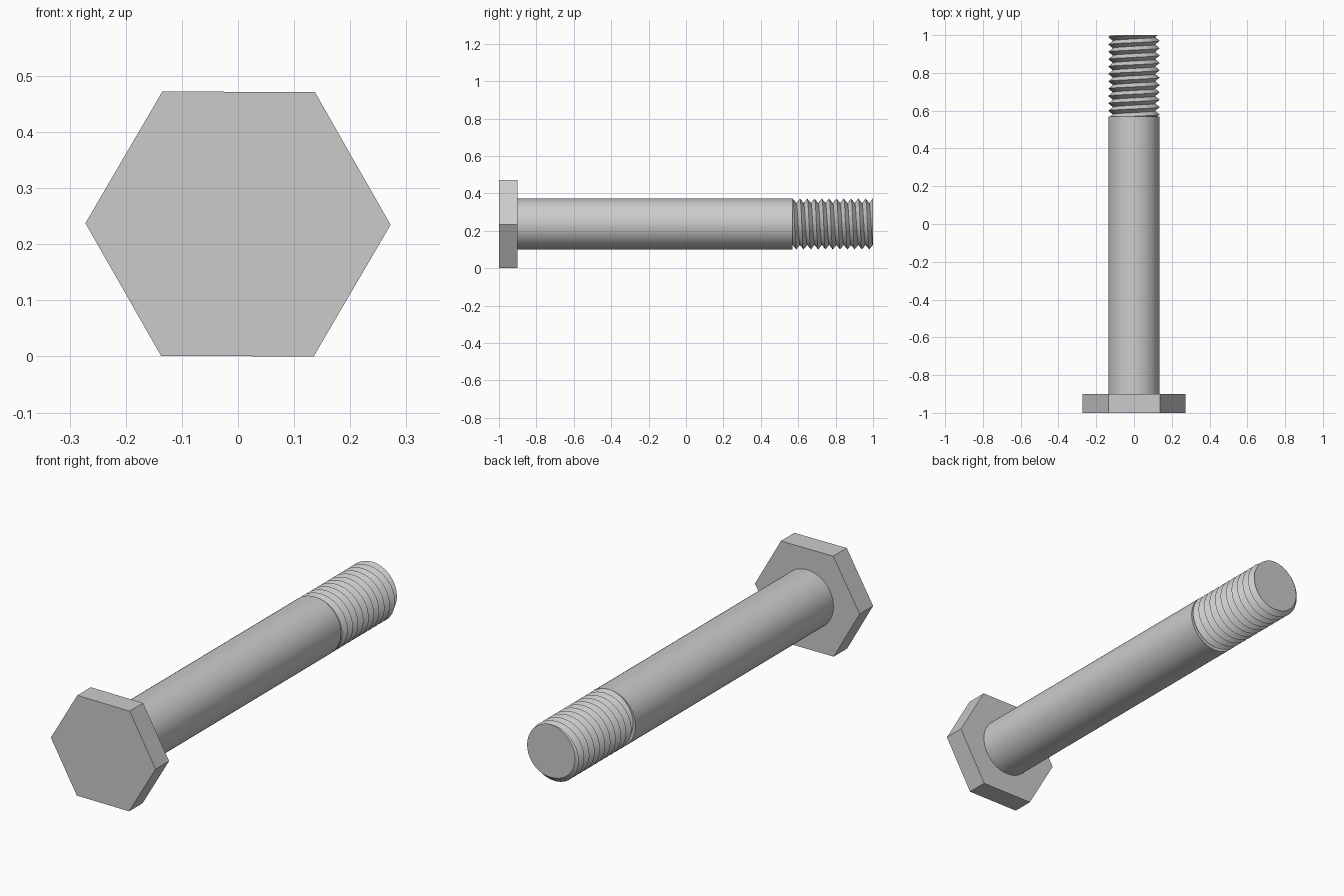
import bpy, bmesh, math
from mathutils import Matrix, Vector

if "Cube" in bpy.data.objects:
    bpy.data.objects.remove(bpy.data.objects["Cube"])

AXIS_Z = 0.236
HEAD_R, SHANK_R, ROOT_R = 0.272, 0.136, 0.112
HEAD_START, HEAD_END, THREAD_START, THREAD_END = -1.0, -0.9, 0.57, 1.0
PITCH, SEGMENTS = 0.039, 64

steel = bpy.data.materials.new("plain grey steel")
steel.use_nodes = True
steel.diffuse_color = (0.6, 0.6, 0.6, 1)
steel.node_tree.nodes["Principled BSDF"].inputs["Base Color"].default_value = (0.6, 0.6, 0.6, 1)


def add_object(name, bm, smooth_angle=None):
    bmesh.ops.recalc_face_normals(bm, faces=bm.faces)
    mesh = bpy.data.meshes.new(name)
    bm.to_mesh(mesh)
    bm.free()
    mesh.materials.append(steel)
    obj = bpy.data.objects.new(name, mesh)
    obj.location.z = AXIS_Z
    bpy.context.collection.objects.link(obj)
    if smooth_angle:
        bpy.ops.object.select_all(action="DESELECT")
        obj.select_set(True)
        bpy.context.view_layer.objects.active = obj
        bpy.ops.object.shade_smooth_by_angle(angle=math.radians(smooth_angle))
    return obj


def prism(name, radius, start, end, sides, turn=0, smooth_angle=None):
    """Closed prism lying along the y axis."""
    bm = bmesh.new()
    place = (Matrix.Translation((0, (start + end) / 2, 0))
             @ Matrix.Rotation(math.radians(90), 4, "X")
             @ Matrix.Rotation(math.radians(turn), 4, "Z"))
    bmesh.ops.create_cone(bm, cap_ends=True, segments=sides, radius1=radius,
                          radius2=radius, depth=end - start, matrix=place)
    return add_object(name, bm, smooth_angle)


# Hexagonal head and plain shank
# The cone primitive starts at its local y axis, so turn a corner to the side
prism("hex_head", HEAD_R, HEAD_START, HEAD_END, 6, turn=29.7)
prism("shank", SHANK_R, HEAD_END, THREAD_START, SEGMENTS, smooth_angle=30)

# Right-handed V thread: a helical strip of crests and roots
bm = bmesh.new()
turns = math.ceil((THREAD_END - THREAD_START) / PITCH) + 4
rows = []
for i in range(turns * SEGMENTS + 1):
    angle = math.tau * i / SEGMENTS
    y = THREAD_END - 0.03 + PITCH * (angle / math.tau - turns + 2)
    rows.append([bm.verts.new((r * math.cos(angle), y + shift, -r * math.sin(angle)))
                 for r, shift in ((SHANK_R, 0), (ROOT_R, PITCH / 2), (SHANK_R, PITCH))])
for a, b in zip(rows, rows[1:]):
    for k in range(2):
        bm.faces.new((a[k], a[k + 1], b[k + 1], b[k]))
bmesh.ops.remove_doubles(bm, verts=bm.verts, dist=0.0001)

# Trim the strip square at both ends and close it
for y, direction in ((THREAD_START, -1), (THREAD_END, 1)):
    cut = bmesh.ops.bisect_plane(
        bm, geom=bm.verts[:] + bm.edges[:] + bm.faces[:], dist=0.00001,
        plane_co=Vector((0, y, 0)), plane_no=Vector((0, direction, 0)), clear_outer=True)
    rim = [e for e in cut["geom_cut"] if isinstance(e, bmesh.types.BMEdge)]
    bmesh.ops.holes_fill(bm, edges=rim, sides=0)
add_object("thread", bm, smooth_angle=30)
